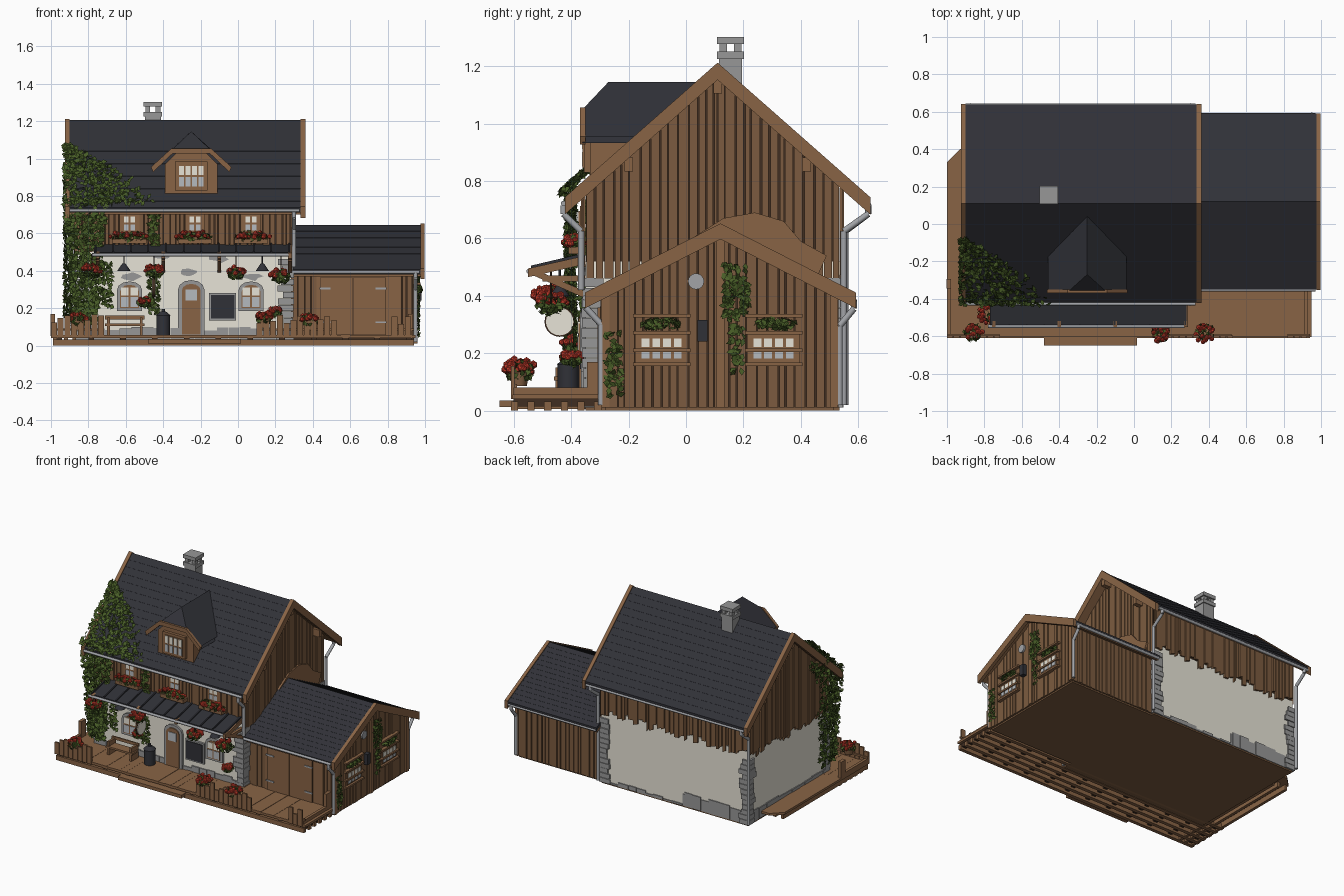
import bpy, bmesh, math, random
from mathutils import Vector, Matrix

if "Cube" in bpy.data.objects:
    bpy.data.objects.remove(bpy.data.objects["Cube"], do_unlink=True)
rng = random.Random(4)
R = rng.uniform
COLOURS = {"roof charcoal": (.03, .031, .039), "timber": (.25, .127, .06), "weathered wood": (.2, .105, .05),
           "dark wood": (.05, .027, .015), "plaster": (.87, .84, .74), "stone": (.31, .31, .31),
           "zinc": (.36, .37, .39), "leaf green": (.065, .11, .02), "flower red": (.58, .045, .025),
           "window glass": (.46, .49, .52)}
ROOF, TIMBER, WALL, DARK, PLASTER, STONE, ZINC, LEAF, RED, GLASS = COLOURS
mats = {}
for label, c in COLOURS.items():
    m = mats[label] = bpy.data.materials.new(label)
    m.use_nodes = True
    m.diffuse_color = (*c, 1)
    bsdf = m.node_tree.nodes["Principled BSDF"]
    bsdf.inputs["Base Color"].default_value = (*c, 1)
    bsdf.inputs["Roughness"].default_value = .9
parts = {}


def part(name, mat):
    return parts.setdefault((name, mat), bmesh.new())


def prism(bm, axis, pts, a, b):
    """Extrude a 2D outline along one axis."""
    put = {"x": lambda t, u, v: (t, u, v), "y": lambda t, u, v: (u, t, v), "z": lambda t, u, v: (u, v, t)}[axis]
    ends = [[bm.verts.new(put(t, u, v)) for u, v in pts] for t in (a, b)]
    bm.faces.new(ends[0])
    bm.faces.new(ends[1][::-1])
    for i in range(len(pts)):
        j = (i + 1) % len(pts)
        bm.faces.new((ends[0][j], ends[0][i], ends[1][i], ends[1][j]))


def rect(a, b, c, d):
    return [(a, c), (b, c), (b, d), (a, d)]


def box(bm, x0, x1, y0, y1, z0, z1):
    prism(bm, "z", rect(x0, x1, y0, y1), z0, z1)


def plate(bm, face, pos, pts, d0, d1):
    """Outline laid on a wall, from depth d0 to d1 outward."""
    s = 1 if face in ("right", "back") else -1
    prism(bm, "x" if face in ("left", "right") else "y", pts, pos + s * d0, pos + s * d1)


def arch(u, w, z0, z1):
    r = w / 2
    return [(u - r, z0), (u + r, z0)] + [(u + r * math.cos(k * math.pi / 6), z1 - .35 * w + .35 * w *
            math.sin(k * math.pi / 6)) for k in range(7)]


def rod(bm, p, q, r, n=10, r2=None):
    p, q = Vector(p), Vector(q)
    d = q - p
    mat = Matrix.Translation((p + q) / 2) @ d.to_track_quat("Z", "Y").to_matrix().to_4x4()
    made = bmesh.ops.create_cone(bm, cap_ends=True, segments=n, radius1=r, radius2=r if r2 is None else r2,
                                 depth=d.length, matrix=mat)
    for f in {f for v in made["verts"] for f in v.link_faces}:
        f.smooth = len(f.verts) == 4


def pipe(bm, pts, r):
    for p, q in zip(pts, pts[1:]):
        rod(bm, p, q, r)


def planks(name, face, pos, u0, u1, bot, top, jag=0):
    bm, u = part(name, WALL), u0
    while u < u1 - .004:
        e = min(u + R(.02, .04), u1)
        g = R(.001, .0035)
        z0 = bot - R(0, jag)
        plate(bm, face, pos, [(u + g, z0), (e - g, z0 - R(0, jag / 3)), (e - g, top(e)), (u + g, top(u))],
              0, R(.008, .016))
        u = e


def leaf(bm, p, n, s):
    n = (Vector(n) + .7 * Vector((R(-1, 1), R(-1, 1), R(-1, 1)))).normalized()
    a = n.orthogonal().normalized()
    a.rotate(Matrix.Rotation(R(0, 6.28), 3, n))
    b, p = n.cross(a), Vector(p)
    bm.faces.new([bm.verts.new(p + v) for v in (a * s, b * s * .6 + n * s * .2, -a * s * .8, -b * s * .6 + n * s * .2)])


def shrub(name, c, size, leaves=70, flowers=16):
    for i in range(leaves + flowers):
        d = Vector((R(-1, 1), R(-1, 1), R(-1, 1))).normalized() * R(.6, 1)
        if i < leaves:
            leaf(part(name + "_leaves", LEAF), [c[k] + d[k] * size[k] for k in range(3)], d, .017)
        else:
            d.z = abs(d.z)
            bmesh.ops.create_icosphere(part(name + "_blooms", RED), subdivisions=1, radius=R(.01, .016),
                                       matrix=Matrix.Translation([c[k] + d[k] * size[k] * 1.1 for k in range(3)]))


def window(face, pos, u, z0, z1, w, surround=TIMBER, cols=2):
    """Framed window whose upper panes show pale curtains."""
    arched = surround == STONE
    out = (lambda a, b, c: arch(u, a, b, c)) if arched else (lambda a, b, c: rect(u - a / 2, u + a / 2, b, c))
    plate(part("window_surround", surround), face, pos, out(w + .035, z0 - .015, z1 + .018), 0, .02)
    plate(part("window_frame", TIMBER), face, pos, out(w, z0, z1), .015, .025)
    h = (z1 - z0) / 2
    for i in range(cols):
        for j in range(2):
            a, b = u - w / 2 + w * i / cols, u - w / 2 + w * (i + 1) / cols
            plate(part("window_pane", (GLASS, PLASTER)[j]), face, pos,
                  rect(a + .005, b - .005, z0 + h * j + .006, z0 + h * (j + 1) - (.014 if arched and j else .004)), .02, .028)


def gable_roof(name, yc, half, z0, z1, x0, x1, thick, trims):
    """Shallow slate courses, wooden soffit and bargeboards."""
    def chevron(up, low, grow=0):
        k = (z1 - z0) / half
        return [(yc - half - grow, z0 + up - grow * k), (yc, z1 + up), (yc + half + grow, z0 + up - grow * k),
                (yc + half + grow, z0 + low - grow * k), (yc, z1 + low), (yc - half - grow, z0 + low - grow * k)]
    n, left = 14, []
    for i in range(n):
        for t, lift in ((i / n, .0008), ((i + 1) / n, 0)):
            left.append((yc - half * (1 - t), z0 + (z1 - z0) * t + lift))
    right = [(2 * yc - y, z) for y, z in left[::-1]]
    low = chevron(0, -thick * .6)[3:]
    prism(part(name + "_slates", ROOF), "x", left + right[1:] + low, x0, x1)
    prism(part(name + "_soffit", TIMBER), "x", chevron(-thick * .6, -thick, -.01), x0, x1)
    for a, b in trims:
        prism(part(name + "_bargeboards", TIMBER), "x", chevron(.007, -thick - .008, .002), a, b)


# House core walls
Y0, Y1, X0, X1, YC = -.35, .535, -.86, .285, .11
main_top = lambda y: 1.165 - abs(y - YC) * .88
box(part("plaster_walls", PLASTER), X0, X1, Y0, Y1, .02, .52)
prism(part("upper_core", DARK), "x", [(Y0 + .01, .5), (Y1 - .01, .5), (Y1 - .01, main_top(Y1)), (YC, 1.165),
                                      (Y0 + .01, main_top(Y0))], X0, X1)
box(part("house_floor", WALL), X0, X1, Y0, Y1, 0, .02)
planks("upper_cladding", "front", Y0, X0, X1, .5, lambda u: .765)
planks("upper_cladding", "back", Y1, X0, X1, .54, lambda u: .775, .06)
planks("upper_cladding", "left", X0, Y0, Y1, .52, main_top, .05)
planks("upper_cladding", "right", X1, Y0, YC, .46, main_top)
planks("upper_cladding", "right", X1, YC, Y1, .4, main_top)
plate(part("flashing_board", TIMBER), "right", X1, [(.02, .6), (.45, .45), (.49, .54), (.4, .59), (.34, .66), (.24, .69),
                                                    (.13, .67)], 0, .022)

# Corner stones and stone plinths
quoins = part("corner_stones", STONE)
for cx, sx in ((X0, 1), (X1, -1)):
    for cy, sy in ((Y0, 1), (Y1, -1)):
        for i in range(13):
            lx, ly, o = R(.04, .075), R(.04, .075), R(.008, .014)
            xs, ys = sorted((cx - sx * o, cx + sx * lx)), sorted((cy - sy * o, cy + sy * ly))
            box(quoins, *xs, *ys, .01 + i * .035, .042 + i * .035)
plinth = part("stone_plinth", STONE)
for face, pos, a, b, h in (("back", Y1, X0, -.35, .1), ("left", X0, Y0, Y1, .08), ("front", Y0, X0, X1, .09),
                           ("back", Y1, -.35, X1, .03)):
    u = a
    while u < b - .01:
        e = min(u + R(.05, .09), b)
        plate(plinth, face, pos, rect(u + .001, e - .001, .01, h + R(-.012, .012)), 0, R(.004, .009))
        u = e
for cx, cz in ((-.27, .39), (.08, .37), (-.57, .37), (-.1, .47), (-.4, .48)):
    plate(part("bare_stone_patch", STONE), "front", Y0, [(cx + R(.03, .07) * math.cos(k * .7), cz + R(.012, .03) *
          math.sin(k * .7)) for k in range(9)], 0, .004)

# Side barn
AX, AY0, AY1, AYC = .94, -.28, .515, .12
barn_top = lambda y: .605 - abs(y - AYC) * .51
prism(part("barn_core", DARK), "x", [(AY0, .01), (AY1, .01), (AY1, barn_top(AY1)), (AYC, .605), (AY0, barn_top(AY0))], X1, AX)
box(part("barn_floor", WALL), X1, AX, AY0, AY1, 0, .01)
planks("barn_cladding", "right", AX, AY0 - .01, AYC, .01, barn_top)
planks("barn_cladding", "right", AX, AYC, AY1 + .01, .01, barn_top)
planks("barn_cladding", "front", AY0, X1, AX, .05, lambda u: .405)
planks("barn_cladding", "back", AY1, X1, AX, .01, lambda u: .405)
plate(part("barn_door_frame", TIMBER), "front", AY0, rect(.42, .87, .05, .4), 0, .018)
for s in (-1, 1):
    a, b = sorted((.615 + s * .002, .615 + s * .175))
    plate(part("barn_door", TIMBER), "front", AY0, rect(a, b, .06, .36), .01, .028)
    plate(part("barn_door_gap", DARK), "front", AY0, rect(a - .002, b + .002, .057, .363), .01, .02)
    for z in (.12, .3):
        a, b = sorted((.615 + s * .18, .615 + s * .12))
        plate(part("barn_hinge", ZINC), "front", AY0, rect(a, b, z, z + .01), .028, .033)
for y in (AY0, AYC, AY1):
    box(part("barn_posts", TIMBER), AX, AX + .02, y - .014, y + .014, .01, barn_top(y))
for y in (-.085, .305):
    window("right", AX, y, .175, .255, .15, cols=4)
    for z in (.155, .205, .265, .325):
        box(part("barn_flower_box", TIMBER), AX, AX + .035, y - .1, y + .1, z, z + .012)
    shrub("barn_box", (AX + .025, y, .302), (.018, .08, .02), 70, 0)
plate(part("letter_box", ROOF), "right", AX, rect(.04, .075, .24, .315), .01, .04)
rod(part("round_vent", ZINC), (AX, .035, .45), (AX + .022, .035, .45), .028, 16)

# Roofs
gable_roof("main_roof", YC, .53, .738, 1.205, -.915, .355, .045, ((-.925, -.9), (.335, .36)))
gable_roof("barn_roof", AYC, .47, .405, .645, X1, .99, .04, ((.975, .998),))
for y in (-.2, YC, .42):
    for xs in ((X1, .35), (-.91, X0)):
        box(part("purlin_ends", TIMBER), *xs, y - .015, y + .015, main_top(y) - .06, main_top(y) - .01)

# Dormer with clipped gable
DC, DY = -.25, -.335
outline = [(-.14, .81), (.14, .81), (.14, .97), (.08, 1.03), (-.08, 1.03), (-.14, .97)]
prism(part("dormer_body", TIMBER), "y", [(DC + u, v) for u, v in outline], DY, -.05)
bm = part("dormer_roof", ROOF)
ridge = [(DC, -.27, 1.145), (DC, .06, 1.145)]
for drop in (0, -.022):
    v = lambda x, y, z: bm.verts.new((x, y, z + drop))
    for s in (-1, 1):
        bm.faces.new([v(*p) for p in ((DC + s * .21, -.36, .955), (DC + s * .1, -.36, 1.05), *ridge, (DC + s * .21, -.13, .955))])
    bm.faces.new([v(*p) for p in ((DC - .1, -.36, 1.05), (DC + .1, -.36, 1.05), ridge[0])])
trim = [(-.215, .955), (-.105, 1.055), (.105, 1.055), (.215, .955)]
prism(part("dormer_trim", TIMBER), "y", [(DC + u, v) for u, v in trim] + [(DC + u * .95, v - .028) for u, v in trim[::-1]], -.37, -.35)
window("front", DY, DC, .845, .965, .14, cols=4)

# Chimney
box(part("chimney", STONE), -.497, -.413, .115, .195, 1.08, 1.235)
for z0, z1, g in ((1.225, 1.25, .007), (1.277, 1.302, .007)):
    box(part("chimney_cap", STONE), -.497 - g, -.413 + g, .115 - g, .195 + g, z0, z1)
for x in (-.495, -.44):
    for y in (.117, .168):
        box(part("chimney_legs", STONE), x, x + .025, y, y + .025, 1.25, 1.28)

# Front door, windows, notice board
plate(part("door_surround", STONE), "front", Y0, arch(-.25, .14, .05, .35), 0, .015)
plate(part("front_door", TIMBER), "front", Y0, arch(-.25, .1, .06, .33), .01, .022)
plate(part("door_pane", GLASS), "front", Y0, rect(-.28, -.22, .24, .3), .02, .026)
plate(part("notice_frame", STONE), "front", Y0, rect(-.155, -.01, .135, .28), 0, .015)
plate(part("notice_panel", ROOF), "front", Y0, rect(-.145, -.02, .145, .27), .01, .02)
for x in (-.58, .07):
    window("front", Y0, x, .2, .325, .1, STONE)
for x in (-.58, -.23, .07):
    window("front", Y0, x, .61, .695, .07)
    box(part("flower_box", TIMBER), x - .09, x + .09, Y0 - .06, Y0, .545, .57)
    shrub("upper_box", (x, Y0 - .04, .58), (.1, .035, .028), 90, 28)

# Porch awning
prism(part("awning_roof", ROOF), "x", [(-.54, .485), (-.35, .53), (-.35, .542), (-.54, .497)], -.77, .28)
for i in range(12):
    x = -.765 + i * .094
    prism(part("awning_battens", ROOF), "x", [(-.54, .495), (-.35, .54), (-.35, .55), (-.54, .505)], x, x + .008)
for x in (-.75, -.4, -.1, .278):
    beam = part("awning_brackets", TIMBER)
    prism(beam, "x", [(-.55, .465), (-.35, .51), (-.35, .54), (-.55, .495)], x - .01, x + .01)
    prism(beam, "x", [(-.53, .47), (-.35, .39), (-.35, .415), (-.5, .48)], x - .01, x + .01)
    box(beam, x - .01, x + .01, -.5, -.35, .45, .47)

# Gutters and downpipes
g = part("gutters", ZINC)
for x0, x1, y, z in ((-.9, .33, -.427, .722), (-.9, .33, .637, .715), (.29, .97, -.352, .393), (.29, .97, .585, .385),
                     (-.78, .27, -.547, .485)):
    rod(g, (x0, y, z), (x1, y, z), .009)
for x, y, z, wy, end in ((.3, -.427, .715, -.365, .42), (.3, .635, .715, .55, .02), (-.875, .635, .715, .555, .02),
                         (.95, -.35, .39, -.295, .02), (.95, .585, .385, .535, .02)):
    pipe(g, ((x, y, z), (x, y, z - .03), (x, wy, z - .09), (x, wy, end)), .011)

# Deck, joists and step
deck = part("deck_boards", TIMBER)
for i in range(39):
    x = -1 + i * .05
    box(deck, x, x + .05, -.605, -.285, .04, .055 + R(0, .003))
prism(deck, "z", [(-1, -.285), (X0, -.285), (X0, .4), (-.93, .4), (-1, .33)], .04, .056)
for i in range(6):
    box(part("deck_joists", TIMBER), -.99, .94, -.61 + i * .058, -.585 + i * .058, 0, .032)
for x in (-.99, -.93, -.885):
    box(part("deck_joists", TIMBER), x, x + .02, -.6, .33, .005, .04)
for i in range(12):
    box(part("deck_joists", DARK), -.97 + i * .17, -.94 + i * .17, -.6, -.3, .015, .04)
box(part("front_step", TIMBER), -.48, .015, -.65, -.6, .012, .035)

# Fences
fence = part("fence", TIMBER)
for a, b in ((-1, -.72), (.1, .52), (.82, .94)):
    box(fence, a, b, -.598, -.588, .08, .092)
    for i in range(round((b - a) / .036)):
        box(fence, a + i * .036, a + i * .036 + .032, -.61, -.597, .04, R(.115, .165))
for x in (.92, -.99):
    box(fence, x - .012, x + .012, -.345, -.295, .05, .17)
    box(fence, x - .01, x + .01, -.6, -.3, .05, .08)

# Bench, barrel, lamps and hanging sign
bench = part("bench", TIMBER)
box(bench, -.71, -.5, -.46, -.39, .105, .118)
box(bench, -.71, -.5, -.39, -.38, .14, .16)
for x in (-.7, -.525):
    box(bench, x, x + .015, -.455, -.38, .055, .15)
barrel = part("barrel", ROOF)
rod(barrel, (-.4, -.41, .055), (-.4, -.41, .16), .037, 16)
rod(barrel, (-.4, -.41, .16), (-.4, -.41, .182), .041, 16, .015)
rod(barrel, (-.4, -.41, .18), (-.4, -.41, .195), .01)
for x in (-.61, .13):
    rod(part("porch_lamp", ROOF), (x, -.44, .4), (x, -.44, .44), .035, 12, .008)
    rod(part("porch_lamp", ROOF), (x, -.44, .44), (x, -.44, .49), .004, 6)
rod(part("sign_rim", DARK), (-.456, -.44, .31), (-.444, -.44, .31), .053, 20)
rod(part("sign_disc", PLASTER), (-.46, -.44, .31), (-.44, -.44, .31), .048, 20)

# Pots and hanging baskets
for x, y, z, r in ((-.86, -.58, .135, .05), (.14, -.58, .145, .05), (.38, -.58, .135, .05), (-.78, -.47, .395, .06),
                   (-.45, -.47, .395, .05), (-.01, -.47, .385, .05), (.23, -.47, .37, .055), (-.5, -.4, .23, .035), (.2, -.4, .18, .035)):
    shrub("flowers", (x, y, z), (r, r, r * .7), 100, 28)
    if y < -.5:
        rod(part("flower_pot", TIMBER), (x, y, z - .05), (x, y, z), .025, 10, .035)
    elif y < -.45:
        rod(part("basket_cord", DARK), (x, y, z), (x, y, .49), .003, 5)

# Climbing ivy on walls and roof, denser toward the corner
ivy = part("ivy", LEAF)
for i in range(850):
    z = R(.12, .78)
    leaf(ivy, (-.815 + R(-1, 1) * (.05 + .09 * z), -.385 - R(0, .035), z), (0, -1, .2), .02)
for i in range(620):
    t = rng.random() ** 1.3
    z, w = .745 + .31 * t, .43 * (1 - t ** 1.6) * R(.75, 1.08) + .03
    leaf(ivy, (-.93 + w * rng.random(), -.43 + (z - .735) * 1.14 - .015, z + R(.005, .025)), (0, -.7, .7), .02)
for i in range(450):
    z = R(.15, .9)
    leaf(ivy, (-.885 - R(0, .045), -.37 + R(0, .17) + max(0, z - .7) * .6, z), (-1, 0, 0), .022)
for x, z0, z1 in ((-.45, .53, .74), (-.45, .17, .36), (-.7, .2, .45)):
    for i in range(90):
        leaf(ivy, (x + R(-.03, .03), -.385, R(z0, z1)), (0, -1, 0), .017)
for y0, y1, z0, z1, n in ((.13, .22, .33, .51, 130), (.15, .2, .13, .35, 45), (-.28, -.22, .05, .27, 70)):
    for i in range(n):
        leaf(ivy, (AX + .025, R(y0, y1), R(z0, z1)), (1, 0, 0), .017)

# Turn every collected part into an object
for (name, mat), bm in parts.items():
    if mat != LEAF:
        bmesh.ops.recalc_face_normals(bm, faces=bm.faces[:])
    mesh = bpy.data.meshes.new(name)
    bm.to_mesh(mesh)
    bm.free()
    mesh.materials.append(mats[mat])
    bpy.context.scene.collection.objects.link(bpy.data.objects.new(name, mesh))
